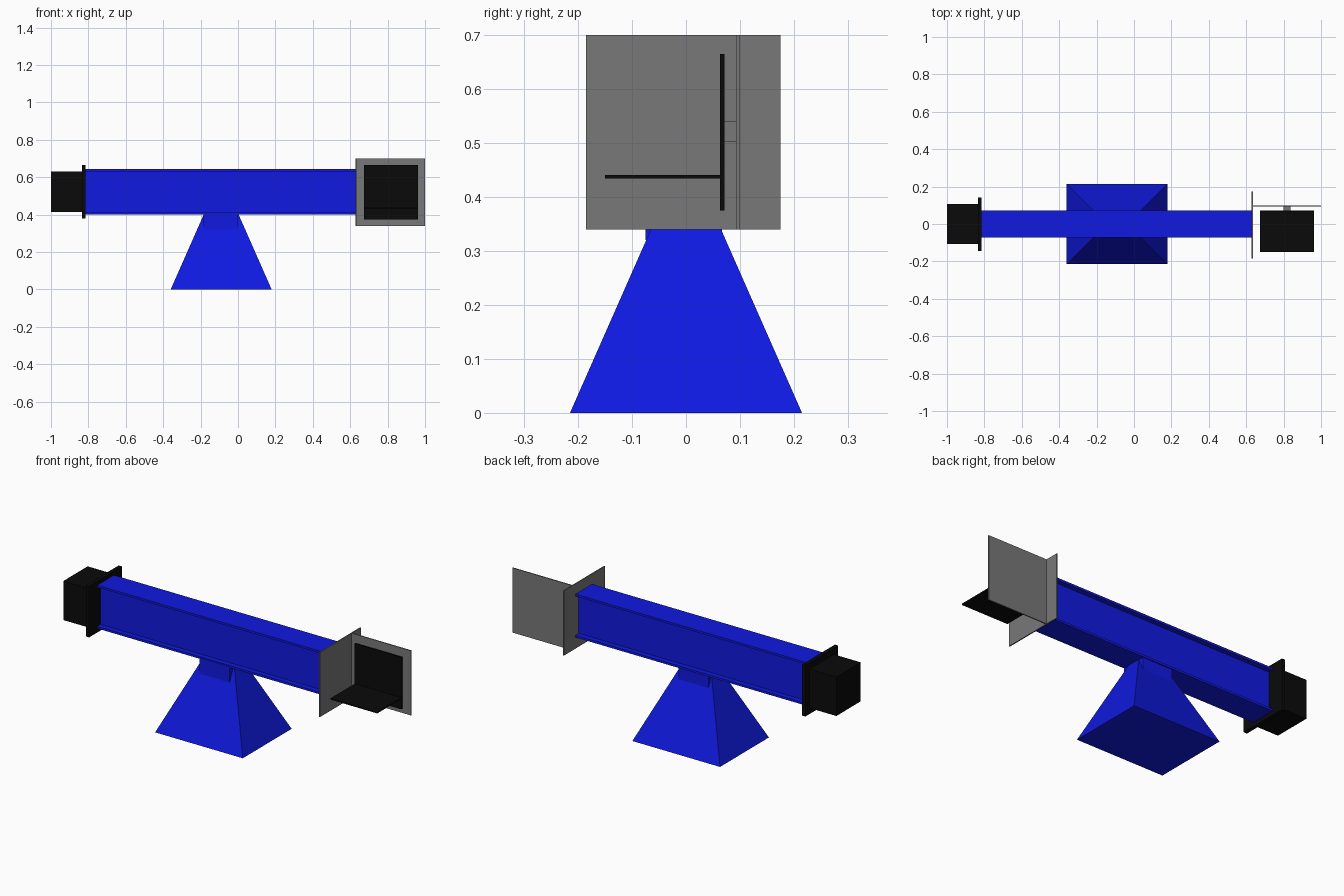
import bpy
import bmesh

if "Cube" in bpy.data.objects:
    bpy.data.objects.remove(bpy.data.objects["Cube"])


def material(name, rgb):
    m = bpy.data.materials.new(name)
    m.diffuse_color = (*rgb, 1)
    m.use_nodes = True
    m.node_tree.nodes["Principled BSDF"].inputs["Base Color"].default_value = m.diffuse_color
    return m


BLUE = material("blue_paint", (0.005, 0.01, 0.75))
BLACK = material("black_plastic", (0.003, 0.003, 0.003))
GREY = material("grey_panel", (0.19, 0.19, 0.19))


def finish(name, bm, mat):
    bmesh.ops.recalc_face_normals(bm, faces=bm.faces)
    mesh = bpy.data.meshes.new(name)
    bm.to_mesh(mesh)
    bm.free()
    ob = bpy.data.objects.new(name, mesh)
    bpy.context.collection.objects.link(ob)
    mesh.materials.append(mat)
    return ob


def loft(name, rings, mat):
    """Skin between matching closed rings and cap both ends."""
    bm = bmesh.new()
    loops = [[bm.verts.new(p) for p in ring] for ring in rings]
    for a, b in zip(loops, loops[1:]):
        for i in range(len(a)):
            j = (i + 1) % len(a)
            bm.faces.new((a[i], a[j], b[j], b[i]))
    bm.faces.new(loops[0])
    bm.faces.new(loops[-1])
    return finish(name, bm, mat)


def rect(x, y, z):
    return [(x[0], y[0], z), (x[1], y[0], z), (x[1], y[1], z), (x[0], y[1], z)]


def box(name, x, y, z, mat):
    return loft(name, [rect(x, y, z[0]), rect(x, y, z[1])], mat)


# Tapered pedestal and the block that carries the beam
loft("pedestal", [rect((-0.36, 0.18), (-0.215, 0.215), 0),
                  rect((-0.18, 0.0), (-0.035, 0.035), 0.408)], BLUE)
box("pedestal_block", (-0.185, 0.0), (-0.075, 0.067), (0.32, 0.408), BLUE)

# I-section beam: half profile mirrored across y = 0
half = [(0.073, 0.402), (0.073, 0.414), (0.045, 0.414),
        (0.045, 0.631), (0.073, 0.631), (0.073, 0.643)]
profile = half + [(-y, z) for y, z in reversed(half)]
loft("beam", [[(x, y, z) for y, z in profile] for x in (-0.82, 0.632)], BLUE)

# Motor end
box("motor_flange", (-0.835, -0.815), (-0.145, 0.143), (0.38, 0.665), BLACK)
box("motor_housing", (-1.0, -0.83), (-0.108, 0.106), (0.413, 0.63), BLACK)

# Control station end
box("end_plate", (0.629, 0.635), (-0.185, 0.175), (0.34, 0.70), GREY)
box("back_panel", (0.632, 1.0), (0.093, 0.099), (0.34, 0.70), GREY)
box("screen_mount", (0.80, 0.837), (0.068, 0.095), (0.503, 0.54), GREY)
box("screen", (0.674, 0.962), (0.063, 0.071), (0.375, 0.665), BLACK)
box("keyboard_shelf", (0.674, 0.962), (-0.15, 0.066), (0.434, 0.441), BLACK)
